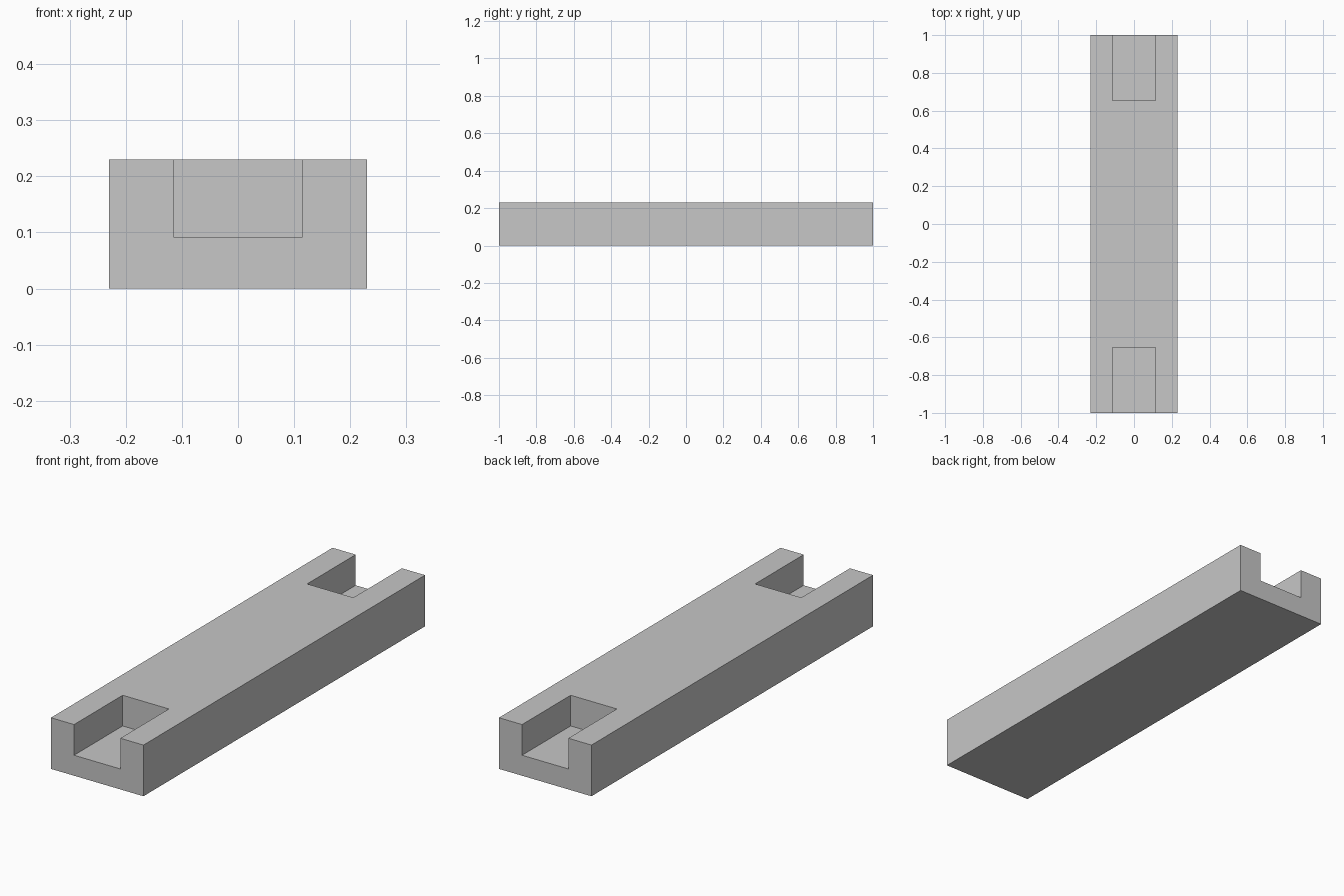
import bpy
import bmesh

cube = bpy.data.objects.get("Cube")
if cube:
    bpy.data.objects.remove(cube, do_unlink=True)

HALF_W, HALF_L, HEIGHT = 0.23, 1.0, 0.23
SLOT_W, SLOT_Y, SLOT_Z = 0.115, 0.655, 0.092

# Plain grey material
grey = bpy.data.materials.new("plain_grey")
grey.use_nodes = True
colour = (0.57, 0.57, 0.57, 1)
grey.diffuse_color = colour
grey.node_tree.nodes["Principled BSDF"].inputs["Base Color"].default_value = colour


def extruded(bm, outline, move):
    """Extrude a flat outline into a closed solid."""
    face = bm.faces.new([bm.verts.new(p) for p in outline])
    result = bmesh.ops.extrude_face_region(bm, geom=[face])
    verts = [v for v in result["geom"] if isinstance(v, bmesh.types.BMVert)]
    bmesh.ops.translate(bm, verts=verts, vec=move)


def make_object(name, bm):
    bmesh.ops.recalc_face_normals(bm, faces=bm.faces)
    mesh = bpy.data.meshes.new(name)
    bm.to_mesh(mesh)
    bm.free()
    mesh.materials.append(grey)
    obj = bpy.data.objects.new(name, mesh)
    bpy.context.collection.objects.link(obj)
    return obj


# Solid bar
bm = bmesh.new()
extruded(bm, [(-HALF_W, -HALF_L, 0), (HALF_W, -HALF_L, 0),
              (HALF_W, HALF_L, 0), (-HALF_W, HALF_L, 0)], (0, 0, HEIGHT))
bar = make_object("slotted_bar", bm)

# Open slot at each end, cut from the top
for name, side in (("front_slot_cutter", -1), ("back_slot_cutter", 1)):
    bm = bmesh.new()
    inner, outer = side * SLOT_Y, side * (HALF_L + 0.1)
    extruded(bm, [(-SLOT_W, inner, SLOT_Z), (SLOT_W, inner, SLOT_Z),
                  (SLOT_W, outer, SLOT_Z), (-SLOT_W, outer, SLOT_Z)], (0, 0, HEIGHT))
    cutter = make_object(name, bm)
    cut = bar.modifiers.new(name, "BOOLEAN")
    cut.operation = "DIFFERENCE"
    cut.solver = "EXACT"
    cut.object = cutter
    # Bake the cut, then drop the helper
    bpy.context.view_layer.objects.active = bar
    bpy.ops.object.modifier_apply(modifier=cut.name)
    bpy.data.objects.remove(cutter, do_unlink=True)
